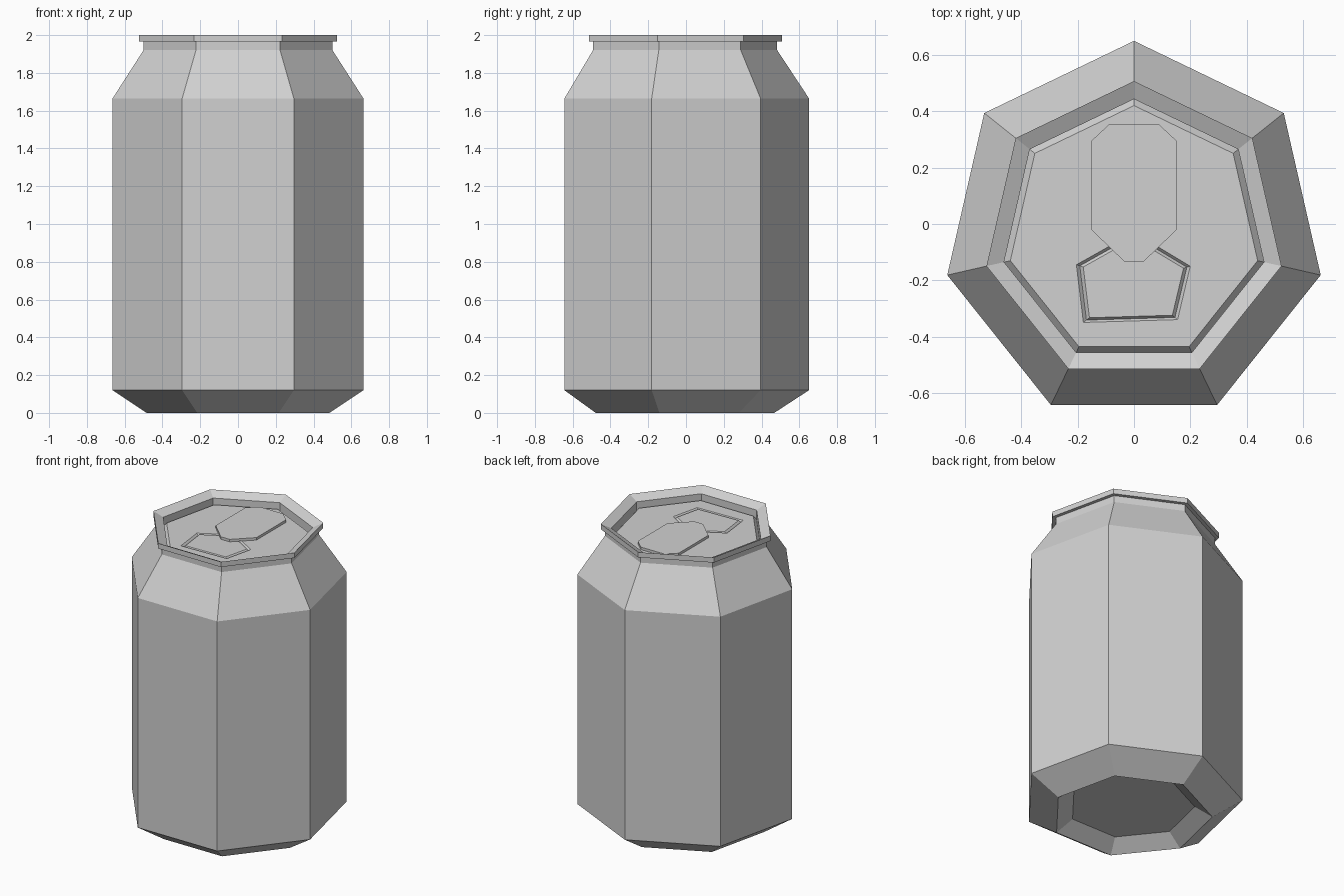
import bpy, bmesh
from math import sin, cos, pi, radians

cube = bpy.data.objects.get("Cube")
if cube:
    bpy.data.objects.remove(cube, do_unlink=True)

SIDES = 7
AXIS_Y = -0.03      # the heptagon's centre sits slightly forward
LID_Z = 1.935

metal = bpy.data.materials.new("light_grey_metal")
metal.use_nodes = True
GREY = (0.64, 0.64, 0.64, 1)
metal.diffuse_color = GREY
metal.node_tree.nodes["Principled BSDF"].inputs["Base Color"].default_value = GREY


def finish(bm, name):
    bmesh.ops.recalc_face_normals(bm, faces=bm.faces)
    mesh = bpy.data.meshes.new(name)
    bm.to_mesh(mesh)
    bm.free()
    mesh.materials.append(metal)
    obj = bpy.data.objects.new(name, mesh)
    bpy.context.collection.objects.link(obj)
    return obj


def loop(bm, points, z):
    return [bm.verts.new((x, y, z)) for x, y in points]


def heptagon(radius):
    angles = [pi / 2 + 2 * pi * i / SIDES for i in range(SIDES)]
    return [(radius * cos(a), AXIS_Y + radius * sin(a)) for a in angles]


def scaled(points, k, cy):
    return [(x * k, cy + (y - cy) * k) for x, y in points]


def bridge(bm, a, b):
    n = len(a)
    for i in range(n):
        j = (i + 1) % n
        bm.faces.new((a[i], a[j], b[j], b[i]))


def edges_of(bm, verts):
    n = len(verts)
    found = []
    for i in range(n):
        pair = (verts[i], verts[(i + 1) % n])
        found.append(bm.edges.get(pair) or bm.edges.new(pair))
    return found


# Can: radius and height from the recessed base, up the wall, to the lid
profile = [(0.39, 0.07), (0.497, 0), (0.681, 0.12), (0.681, 1.665),
           (0.513, 1.92), (0.513, 1.965), (0.538, 1.965), (0.538, 2),
           (0.474, 1.97), (0.474, 1.91), (0.451, LID_Z)]
bm = bmesh.new()
rings = [loop(bm, heptagon(r), z) for r, z in profile]
for lower, upper in zip(rings, rings[1:]):
    bridge(bm, lower, upper)
bm.faces.new(rings[0])

# Mouth: a five-sided scored groove in the lid
mouth = [(0, -0.03), (-0.205, -0.145), (-0.18, -0.35), (0.155, -0.34), (0.2, -0.15)]
outer = loop(bm, mouth, LID_Z)
valley = loop(bm, scaled(mouth, 0.94, -0.21), LID_Z - 0.012)
inner = loop(bm, scaled(mouth, 0.88, -0.21), LID_Z)
bridge(bm, outer, valley)
bridge(bm, valley, inner)
bm.faces.new(inner)
bmesh.ops.triangle_fill(bm, use_beauty=True, normal=(0, 0, 1),
                        edges=edges_of(bm, rings[-1]) + edges_of(bm, outer))
# Merge the flat lid triangles back into large faces
bmesh.ops.dissolve_limit(bm, angle_limit=radians(1), verts=bm.verts, edges=bm.edges)
finish(bm, "can_body")

# Pull tab: flat plate with clipped corners, narrowing over the mouth
half = [(0.088, 0.355), (0.152, 0.295), (0.152, -0.02), (0.033, -0.135)]
outline = half + [(-x, y) for x, y in reversed(half)]
bm = bmesh.new()
bottom = loop(bm, outline, LID_Z + 0.001)
top = loop(bm, outline, LID_Z + 0.018)
bridge(bm, bottom, top)
bm.faces.new(bottom)
bm.faces.new(top)
finish(bm, "pull_tab")
